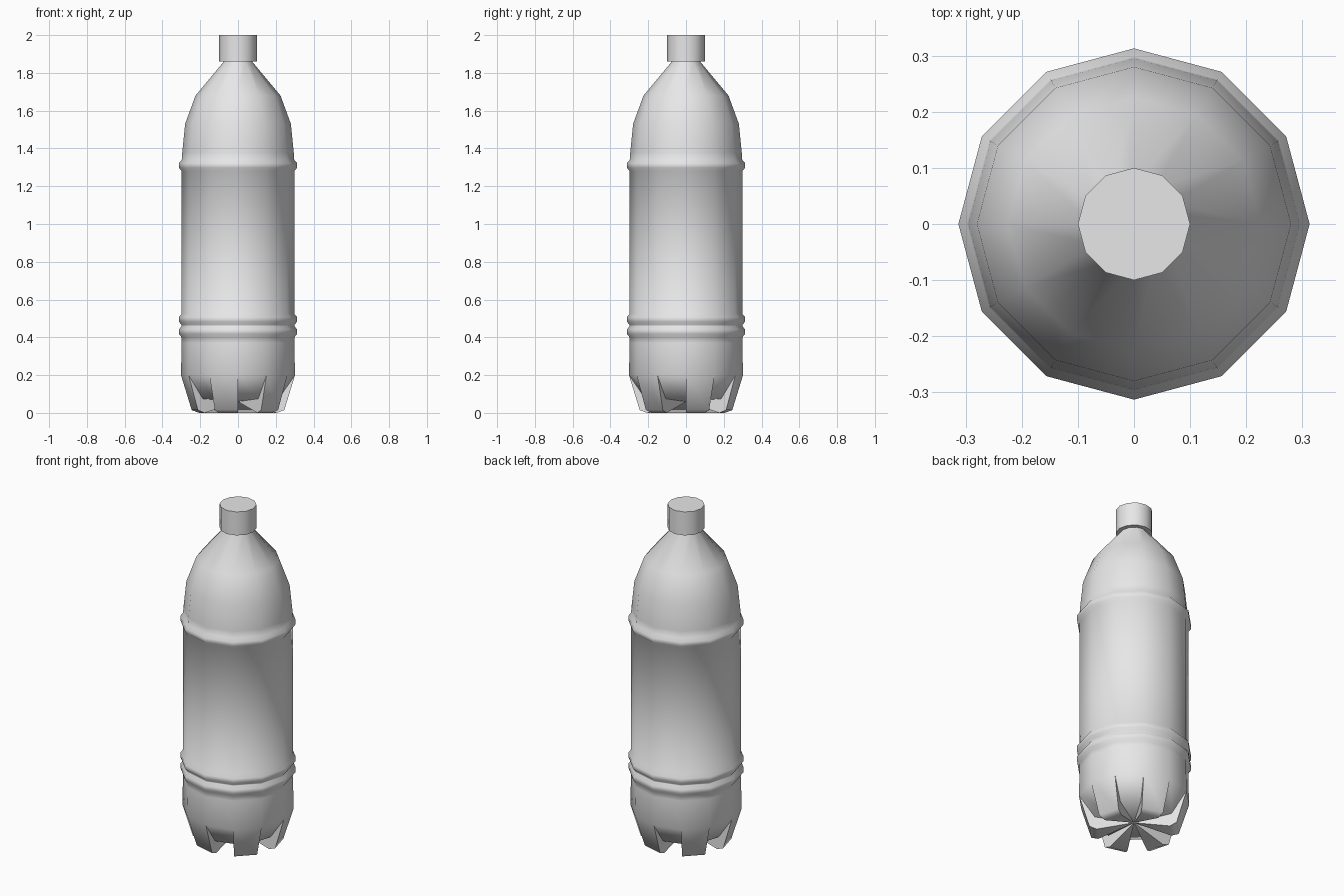
import bpy, bmesh
from math import sin, cos, radians

SIDES = 12

cube = bpy.data.objects.get("Cube")
if cube:
    bpy.data.objects.remove(cube, do_unlink=True)

grey = bpy.data.materials.new("light_grey_plastic")
grey.use_nodes = True
grey.diffuse_color = (0.8, 0.8, 0.8, 1)
grey.node_tree.nodes["Principled BSDF"].inputs["Base Color"].default_value = (0.8, 0.8, 0.8, 1)


def point(bm, index, radius, z):
    a = radians(360 / SIDES * index)
    return bm.verts.new((radius * cos(a), radius * sin(a), z))


def lathe(bm, profile):
    """Spin (radius, z) pairs into rings joined by quads; return the rings."""
    rings = [[point(bm, i, r, z) for i in range(SIDES)] for r, z in profile]
    for low, high in zip(rings, rings[1:]):
        for i in range(SIDES):
            j = (i + 1) % SIDES
            bm.faces.new((low[i], low[j], high[j], high[i]))
    return rings


def finish(bm, name, angle):
    bmesh.ops.recalc_face_normals(bm, faces=bm.faces)
    mesh = bpy.data.meshes.new(name)
    bm.to_mesh(mesh)
    bm.free()
    mesh.materials.append(grey)
    obj = bpy.data.objects.new(name, mesh)
    bpy.context.collection.objects.link(obj)
    bpy.ops.object.select_all(action="DESELECT")
    obj.select_set(True)
    bpy.context.view_layer.objects.active = obj
    bpy.ops.object.shade_smooth_by_angle(angle=radians(angle))


def rib(z):
    """Profile of one raised band round the body."""
    return [(0.298, z - 0.03), (0.313, z - 0.012), (0.313, z + 0.012), (0.298, z + 0.03)]


# Bottle body: wall, ribs, shoulder and neck
bm = bmesh.new()
profile = [(0.302, 0.2), (0.298, 0.37)] + rib(0.43) + rib(0.495) + rib(1.31)
profile += [(0.295, 1.38), (0.28, 1.53), (0.225, 1.68), (0.075, 1.86), (0.075, 1.88)]
rings = lathe(bm, profile)
bm.faces.new(rings[-1])
wall = rings[0]

# Base: six wedge feet alternating with six recessed grooves
heel = [point(bm, i, 0.245, 0.015) for i in range(SIDES)]
sole = [point(bm, i, 0.205, 0.0) for i in range(SIDES)]
recess = [point(bm, i, 0.215, 0.075) for i in range(SIDES)]
centre = bm.verts.new((0, 0, 0.06))
for i in range(SIDES):
    j = (i + 1) % SIDES
    if i % 2 == 0:
        bm.faces.new((wall[i], wall[j], heel[j], heel[i]))
        bm.faces.new((heel[i], heel[j], sole[j], sole[i]))
        bm.faces.new((sole[i], sole[j], centre))
    else:
        bm.faces.new((wall[i], wall[j], recess[j], recess[i]))
        bm.faces.new((recess[i], recess[j], centre))
    # Side wall of the foot
    bm.faces.new((wall[i], heel[i], recess[i]))
    bm.faces.new((heel[i], sole[i], recess[i]))
    bm.faces.new((sole[i], centre, recess[i]))
finish(bm, "bottle_body", 60)

# Screw cap
bm = bmesh.new()
for ring in lathe(bm, [(0.1, 1.86), (0.1, 2.0)]):
    bm.faces.new(ring)
finish(bm, "screw_cap", 40)
